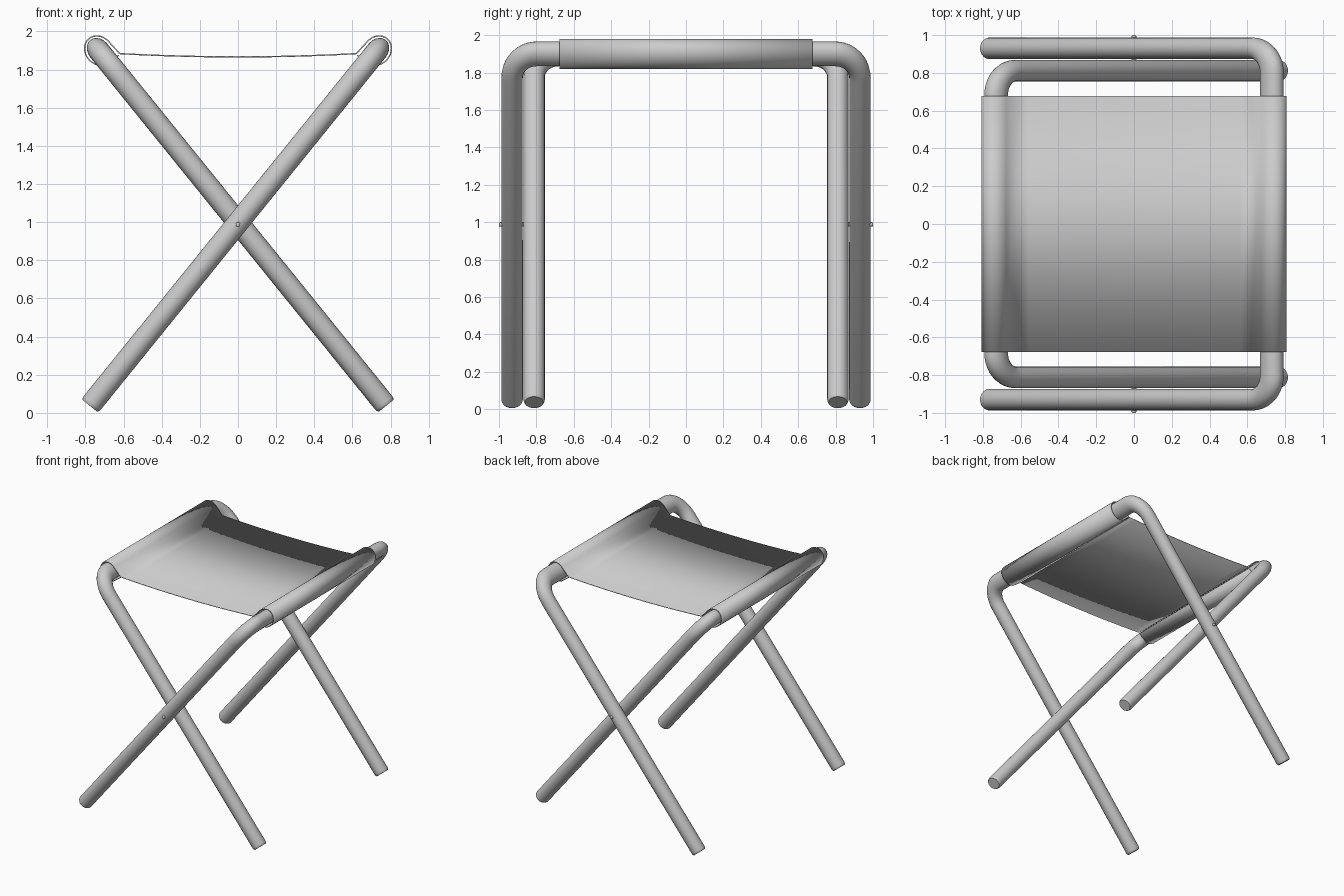
import bpy, bmesh
from math import sin, cos, pi, radians
from mathutils import Vector, Matrix

if "Cube" in bpy.data.objects:
    bpy.data.objects.remove(bpy.data.objects["Cube"])

BAR_X, BAR_Z = 0.73, 1.90            # centre of the top bars
FOOT_X, FOOT_Z = -0.777, 0.037       # centre of the opposite foot
STRETCH = 1.25                       # tubes are slightly oval along the legs
leg = Vector((BAR_X - FOOT_X, 0, BAR_Z - FOOT_Z))
LENGTH = leg.length
D = leg.normalized()


def smooth(ob, angle=40):
    bpy.ops.object.select_all(action='DESELECT')
    ob.select_set(True)
    bpy.context.view_layer.objects.active = ob
    bpy.ops.object.shade_smooth_by_angle(angle=radians(angle))


def tube_frame(name, half_width, side, r=0.0572, bend=0.13):
    """U-shaped tube: two legs joined by a top bar."""
    foot = -LENGTH / STRETCH
    half = [(half_width, foot, 0.86), (half_width, foot + 0.007, 0.96),
            (half_width, foot + 0.014, 1.0)]
    for i in range(11):
        a = i / 10 * pi / 2
        half.append((half_width - bend + bend * cos(a), -bend + bend * sin(a), 1.0))
    pts = half + [(-x, y, s) for x, y, s in reversed(half)]
    cu = bpy.data.curves.new(name, 'CURVE')
    cu.dimensions = '3D'
    cu.bevel_depth = r
    cu.bevel_resolution = 8
    cu.use_fill_caps = True
    sp = cu.splines.new('POLY')
    sp.points.add(len(pts) - 1)
    for p, (x, y, s) in zip(sp.points, pts):
        p.co = (x, y, 0, 1)
        p.radius = s
    ob = bpy.data.objects.new(name, cu)
    bpy.context.collection.objects.link(ob)
    # local x runs along world y, local y runs up the legs
    ax, ay = Vector((0, 1, 0)), Vector((side * D.x, 0, D.z))
    m = Matrix((ax, ay, ax.cross(ay))).transposed().to_4x4()
    m.translation = (side * BAR_X, 0, BAR_Z)
    ob.matrix_world = m @ Matrix.Diagonal((1, STRETCH, 1, 1))
    bpy.ops.object.select_all(action='DESELECT')
    ob.select_set(True)
    bpy.context.view_layer.objects.active = ob
    bpy.ops.object.convert(target='MESH')
    bpy.ops.object.transform_apply(location=True, rotation=True, scale=True)
    smooth(bpy.context.object)


tube_frame("outer_frame", 0.930, 1)
tube_frame("inner_frame", 0.812, -1)

# Fabric seat: sagging sheet with a sewn loop around each bar
right = [(0.62, 1.884)]
for i in range(29):
    t = radians(-87 + 270 * i / 28)
    u, v = 0.081 * cos(t), 0.070 * sin(t)
    right.append((BAR_X + u * D.x + v * D.z, BAR_Z + u * D.z - v * D.x))
right.append((0.625, 1.875))
sag = []
for i in range(1, 20):
    x = -0.62 + 1.24 * i / 20
    sag.append((x, 1.867 + 0.017 * (x / 0.62) ** 2))
profile = [(-x, z) for x, z in reversed(right)] + sag + right

bm = bmesh.new()
rows = [[bm.verts.new((x, y, z)) for x, z in profile] for y in (-0.677, 0.677)]
for i in range(len(profile) - 1):
    bm.faces.new((rows[0][i], rows[0][i + 1], rows[1][i + 1], rows[1][i]))
me = bpy.data.meshes.new("fabric_seat")
bm.to_mesh(me)
bm.free()
seat = bpy.data.objects.new("fabric_seat", me)
bpy.context.collection.objects.link(seat)
sol = seat.modifiers.new("thickness", 'SOLIDIFY')
sol.thickness = 0.007
sol.offset = 0
smooth(seat)

# Pivot pins where the legs cross
for name, s in (("front_pivot_pin", -1), ("back_pivot_pin", 1)):
    bpy.ops.mesh.primitive_cylinder_add(vertices=16, radius=0.012, depth=0.2,
                                        location=(0, s * 0.9, 0.988),
                                        rotation=(pi / 2, 0, 0))
    pin = bpy.context.object
    pin.name = name
    bev = pin.modifiers.new("rounded_head", 'BEVEL')
    bev.width = 0.006
    bev.segments = 3
    smooth(pin)
